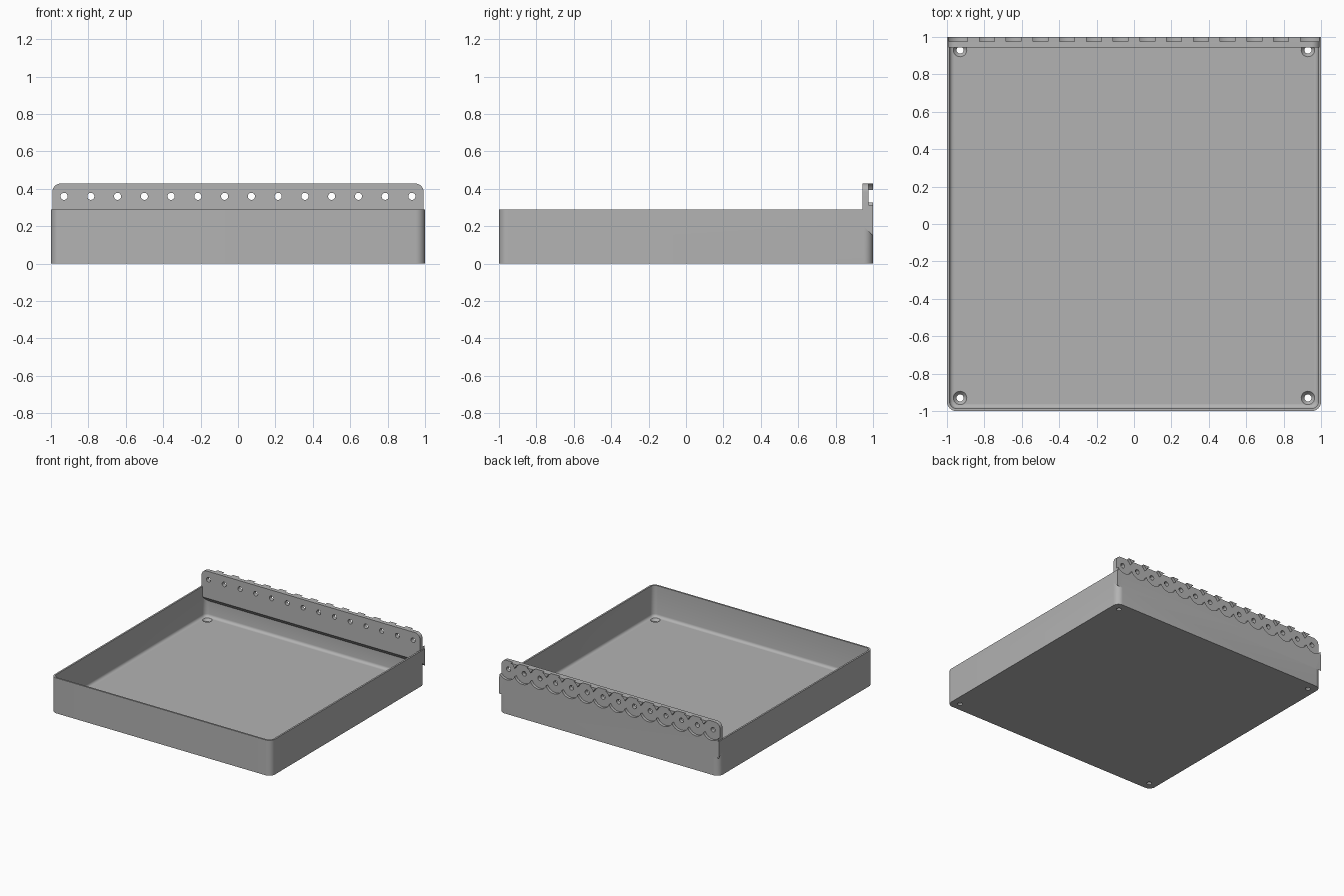
import bpy, bmesh
from math import radians, cos, sin, pi
from mathutils import Vector

if "Cube" in bpy.data.objects:
    bpy.data.objects.remove(bpy.data.objects["Cube"], do_unlink=True)

# Single plain grey plastic
grey = bpy.data.materials.new("plain_grey")
grey.use_nodes = True
grey.diffuse_color = (0.45, 0.45, 0.45, 1)
grey.node_tree.nodes["Principled BSDF"].inputs["Base Color"].default_value = (0.45, 0.45, 0.45, 1)


def finish(bm, name):
    bmesh.ops.recalc_face_normals(bm, faces=bm.faces)
    mesh = bpy.data.meshes.new(name)
    bm.to_mesh(mesh)
    bm.free()
    mesh.materials.append(grey)
    obj = bpy.data.objects.new(name, mesh)
    bpy.context.collection.objects.link(obj)
    return obj


def prism(bm, points, offset):
    """Extrude a closed loop of 3D points along an offset."""
    face = bm.faces.new([bm.verts.new(p) for p in points])
    ext = bmesh.ops.extrude_face_region(bm, geom=[face], use_keep_orig=True)
    top = [v for v in ext["geom"] if isinstance(v, bmesh.types.BMVert)]
    bmesh.ops.translate(bm, verts=top, vec=offset)


def arc(cx, cy, r, start, end, n=8):
    angles = [radians(start + (end - start) * i / n) for i in range(n + 1)]
    return [(cx + r * cos(a), cy + r * sin(a)) for a in angles]


def rounded_square(half, r, z):
    c = half - r
    pts = []
    for k, (sx, sy) in enumerate([(1, 1), (-1, 1), (-1, -1), (1, -1)]):
        pts += arc(sx * c, sy * c, r, 90 * k, 90 * k + 90)
    return [(x, y, z) for x, y in pts]


def boolean(target, other, operation):
    mod = target.modifiers.new("cut", "BOOLEAN")
    mod.operation, mod.object = operation, other
    mod.solver = "EXACT"
    mod.use_self = True
    bpy.context.view_layer.objects.active = target
    bpy.ops.object.modifier_apply(modifier=mod.name)
    bpy.data.objects.remove(other, do_unlink=True)


# Tray body
bm = bmesh.new()
prism(bm, rounded_square(1.0, 0.05, 0), (0, 0, 0.29))
tray = finish(bm, "tray")

# Inner cavity with a fillet where the walls meet the floor
FLOOR, FILLET, INNER = 0.035, 0.022, 0.986
rings = []
bm = bmesh.new()
for i in range(5):
    a = i / 4 * pi / 2
    inset = FILLET * (1 - sin(a))
    loop = rounded_square(INNER - inset, 0.038 - inset, FLOOR + FILLET * (1 - cos(a)))
    rings.append([bm.verts.new(p) for p in loop])
rings.append([bm.verts.new((v.co.x, v.co.y, 0.5)) for v in rings[-1]])
for low, high in zip(rings, rings[1:]):
    for i in range(len(low)):
        j = (i + 1) % len(low)
        bm.faces.new((low[i], low[j], high[j], high[i]))
bm.faces.new(rings[0])
bm.faces.new(rings[-1])
boolean(tray, finish(bm, "cavity_cutter"), "DIFFERENCE")

# Countersunk screw holes in the floor corners
bm = bmesh.new()
profile = [(0.019, -0.05), (0.019, 0.015), (0.036, FLOOR), (0.036, 0.07)]
for sx in (-1, 1):
    for sy in (-1, 1):
        loops = []
        for r, z in profile:
            pts = arc(sx * 0.93, sy * 0.93, r, 0, 360, 24)[:-1]
            loops.append([bm.verts.new((x, y, z)) for x, y in pts])
        for low, high in zip(loops, loops[1:]):
            for i in range(24):
                j = (i + 1) % 24
                bm.faces.new((low[i], low[j], high[j], high[i]))
        bm.faces.new(loops[0])
        bm.faces.new(loops[-1])
boolean(tray, finish(bm, "screw_hole_cutter"), "DIFFERENCE")

# Thick back panel with rounded top corners and a sloped underside
TOP, WIDE, FRONT, LOW = 0.428, 0.993, 0.945, 0.15
right = [(1.0, LOW), (1.0, 0.29), (WIDE, 0.29)] + arc(WIDE - 0.045, TOP - 0.045, 0.045, 0, 90)
outline = right + [(-x, z) for x, z in reversed(right)]
bm = bmesh.new()
prism(bm, [(x, FRONT, z) for x, z in outline], (0, 1 - FRONT, 0))
for v in bm.verts:
    if v.co.z < LOW + 0.01 and v.co.y < FRONT + 0.01:
        v.co.z += 1 - FRONT
boolean(tray, finish(bm, "back_panel"), "UNION")


# Row of overlapping round pockets, each with a through hole
def row_cutter(radius, y0, segments, name):
    bm = bmesh.new()
    for i in range(14):
        x = -0.93 + i * 1.86 / 13
        pts = arc(x, 0.36, radius, 0, 360, segments)[:-1]
        prism(bm, [(px, y0, pz) for px, pz in pts], (0, 1.1 - y0, 0))
    return finish(bm, name)


boolean(tray, row_cutter(0.079, 0.977, 48, "pocket_cutter"), "DIFFERENCE")
boolean(tray, row_cutter(0.019, 0.9, 24, "pin_hole_cutter"), "DIFFERENCE")

# Smooth the rounded areas only
bpy.ops.object.select_all(action="DESELECT")
tray.select_set(True)
bpy.context.view_layer.objects.active = tray
bpy.ops.object.shade_smooth_by_angle(angle=radians(30))
